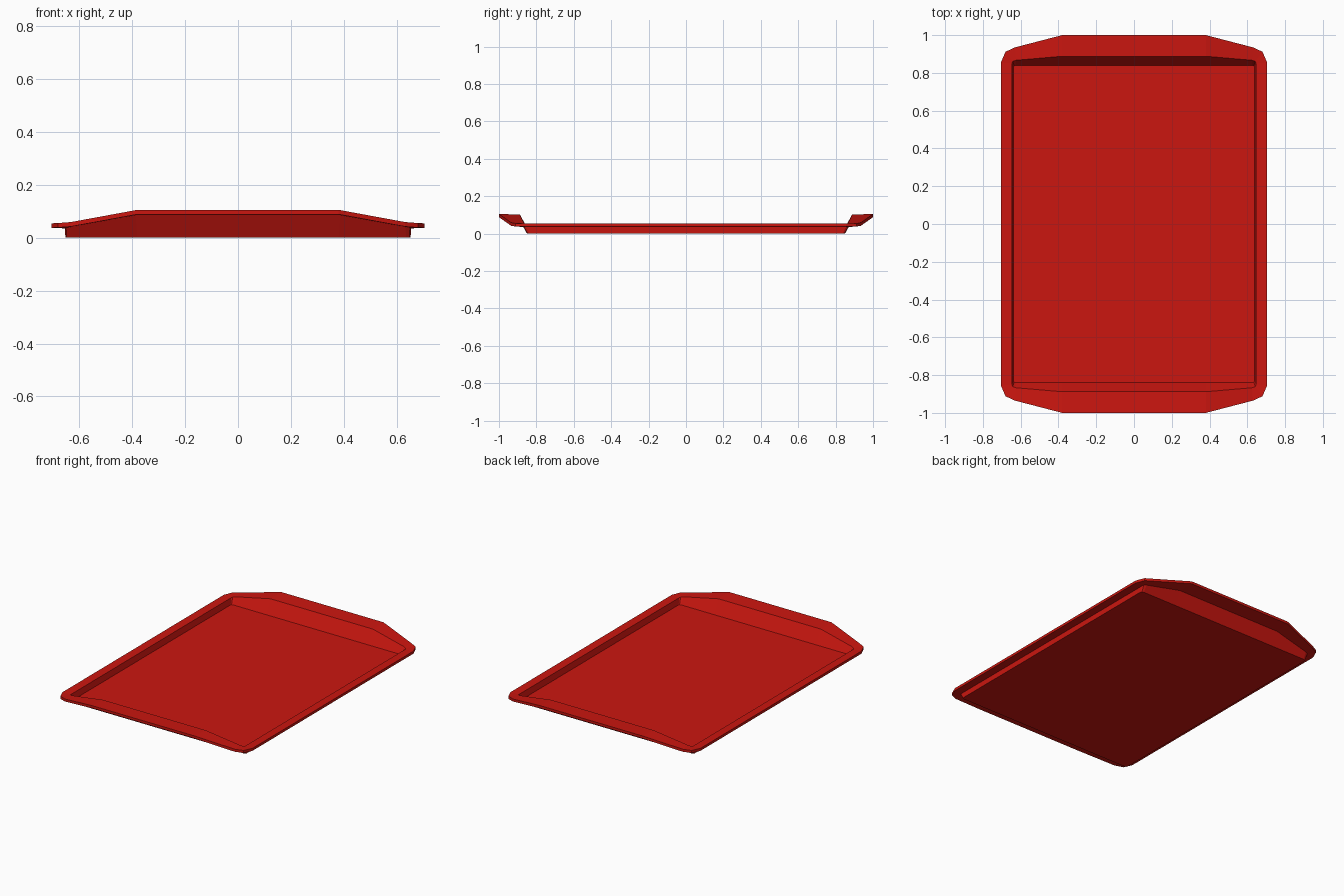
import bpy, bmesh

if "Cube" in bpy.data.objects:
    bpy.data.objects.remove(bpy.data.objects["Cube"])

# Quarter outlines (x, y, z), from the long side round the corner to the raised handle
rim_outer = [(0.705, 0.855, 0.054), (0.68, 0.912, 0.055), (0.63, 0.935, 0.059), (0.38, 1.0, 0.105)]
rim_inner = [(0.647, 0.85, 0.052), (0.642, 0.861, 0.054), (0.625, 0.867, 0.058), (0.38, 0.888, 0.102)]
floor_top = [(0.637, 0.832, 0.014), (0.634, 0.837, 0.014), (0.625, 0.84, 0.014), (0.38, 0.84, 0.014)]
floor_base = [(0.652, 0.838, 0), (0.648, 0.846, 0), (0.635, 0.85, 0), (0.38, 0.85, 0)]
THICK = 0.017


def shifted(quarter, dx, dy, dz):
    return [(x + dx, y + dy, z + dz) for x, y, z in quarter]


def full_ring(quarter):
    """Mirror a quarter outline into a closed counter-clockwise ring."""
    half = quarter + [(-x, y, z) for x, y, z in reversed(quarter)]
    return half + [(-x, -y, z) for x, y, z in half]


# Closed cross-section, floor up over the rim and back down to the base
sections = [
    floor_top,
    rim_inner,
    rim_outer,
    shifted(rim_outer, 0, 0, -THICK),
    shifted(rim_inner, 0.007, 0.006, -THICK),
    floor_base,
]

bm = bmesh.new()
rings = [[bm.verts.new(p) for p in full_ring(q)] for q in sections]
for a, b in zip(rings, rings[1:]):
    n = len(a)
    for i in range(n):
        j = (i + 1) % n
        bm.faces.new((a[i], b[i], b[j], a[j]))
bm.faces.new(rings[0])
bm.faces.new(list(reversed(rings[-1])))
bmesh.ops.recalc_face_normals(bm, faces=bm.faces)

mesh = bpy.data.meshes.new("baking_tray")
bm.to_mesh(mesh)
bm.free()
tray = bpy.data.objects.new("baking_tray", mesh)
bpy.context.collection.objects.link(tray)

# Red coating
red = bpy.data.materials.new("red_coating")
red.diffuse_color = (0.6, 0.008, 0.005, 1)
red.use_nodes = True
red.node_tree.nodes["Principled BSDF"].inputs["Base Color"].default_value = red.diffuse_color
mesh.materials.append(red)
